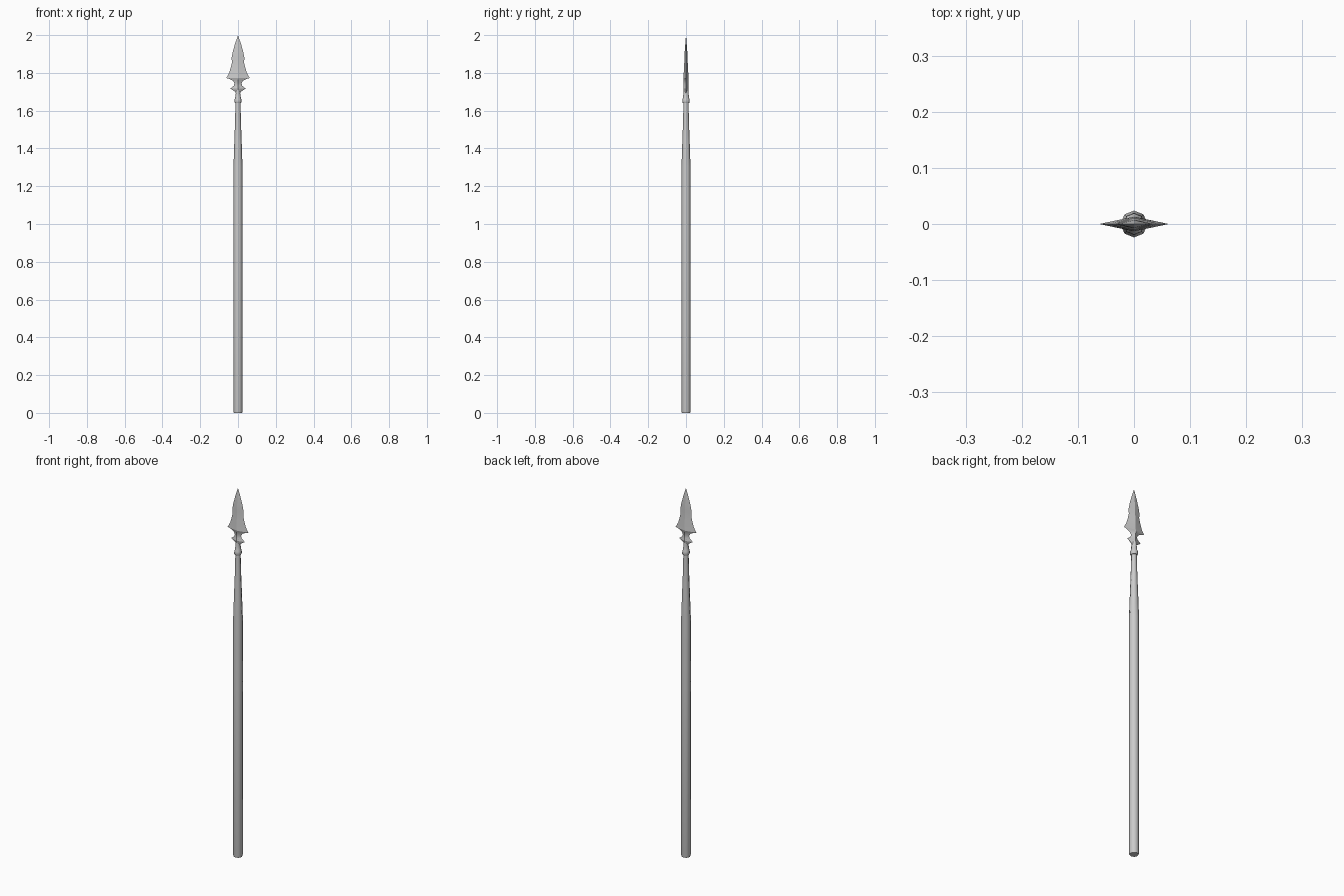
import bpy, bmesh, math

if "Cube" in bpy.data.objects:
    bpy.data.objects.remove(bpy.data.objects["Cube"])


def loft(name, sections, sides, angle):
    """Stack elliptical rings (z, half width x, half depth y) into a closed solid."""
    bm = bmesh.new()
    rings = []
    for z, rx, ry in sections:
        if rx == 0:
            rings.append([bm.verts.new((0, 0, z))])
            continue
        rings.append([bm.verts.new((rx * math.cos(2 * math.pi * i / sides),
                                    ry * math.sin(2 * math.pi * i / sides), z))
                      for i in range(sides)])
    for a, b in zip(rings, rings[1:]):
        for i in range(sides):
            j = (i + 1) % sides
            if len(b) == 1:
                bm.faces.new((a[i], a[j], b[0]))
            else:
                bm.faces.new((a[i], a[j], b[j], b[i]))
    bm.faces.new(rings[0][::-1])
    if len(rings[-1]) > 1:
        bm.faces.new(rings[-1])
    bmesh.ops.recalc_face_normals(bm, faces=bm.faces)
    mesh = bpy.data.meshes.new(name)
    bm.to_mesh(mesh)
    bm.free()
    ob = bpy.data.objects.new(name, mesh)
    bpy.context.collection.objects.link(ob)
    bpy.ops.object.select_all(action='DESELECT')
    ob.select_set(True)
    bpy.context.view_layer.objects.active = ob
    bpy.ops.object.shade_smooth_by_angle(angle=math.radians(angle))
    return ob


# Tapered wooden pole
loft("shaft", [(0, .022, .022), (.008, .024, .024), (.95, .024, .024),
               (1.3, .024, .024), (1.42, .020, .020), (1.53, .016, .016),
               (1.65, .013, .013)], 8, 50)

# Flared socket with a rim, gripping the top of the pole
loft("socket", [(1.640, .016, .017), (1.645, .019, .020), (1.660, .018, .019),
                (1.668, .015, .016), (1.69, .012, .014), (1.73, .010, .011)], 8, 50)

# Diamond-section blade with lower lugs, wide barbs and a leaf point
loft("blade", [(1.69, .010, .013), (1.701, .016, .012), (1.717, .041, .012),
               (1.733, .021, .012), (1.745, .019, .012), (1.758, .026, .013),
               (1.768, .045, .013), (1.773, .062, .013), (1.80, .047, .012),
               (1.83, .038, .011), (1.855, .032, .009), (1.878, .034, .008),
               (1.91, .028, .007), (1.95, .017, .004), (2.0, 0, 0)], 4, 25)
